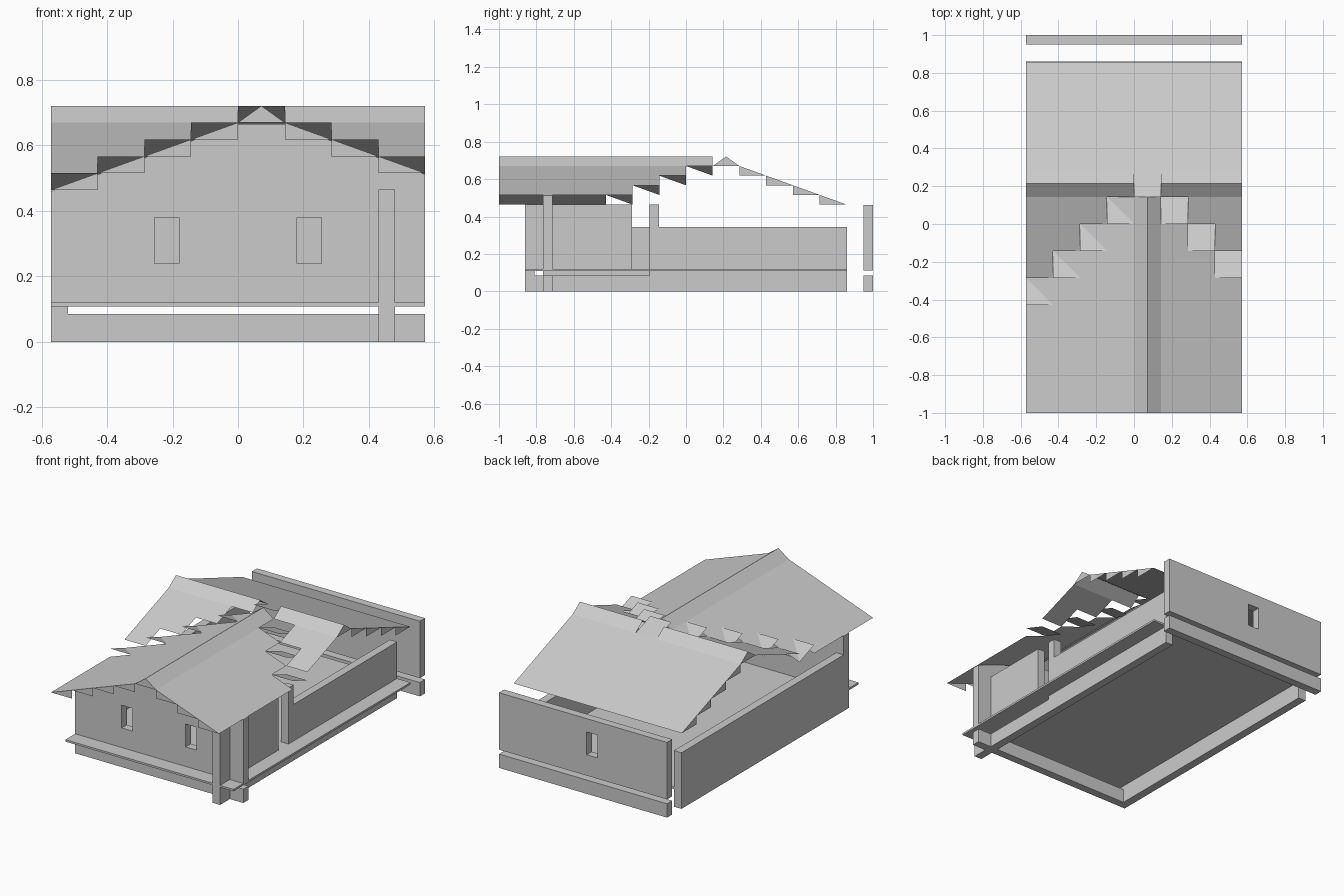
import bpy

if "Cube" in bpy.data.objects:
    bpy.data.objects.remove(bpy.data.objects["Cube"])

U = 1 / 7            # roof module
H = 0.0515           # rise per module
EAVE, TOP, RIDGE = 0.464, 0.67, 0.721


def mesh(name, verts, faces):
    me = bpy.data.meshes.new(name)
    me.from_pydata(verts, [], faces)
    me.update()
    ob = bpy.data.objects.new(name, me)
    bpy.context.collection.objects.link(ob)
    return ob


def prism(name, profile, y0, y1):
    """Extrude an (x, z) profile, counter-clockwise seen from the front."""
    n = len(profile)
    verts = [(x, y, z) for y in (y0, y1) for x, z in profile]
    faces = [tuple(range(n)), tuple(range(2 * n - 1, n - 1, -1))]
    faces += [(i, i + n, (i + 1) % n + n, (i + 1) % n) for i in range(n)]
    return mesh(name, verts, faces)


def box(name, x0, x1, y0, y1, z0, z1):
    return prism(name, [(x0, z0), (x1, z0), (x1, z1), (x0, z1)], y0, y1)


def window(wall, x0, x1, y):
    cut = box("window_cutter", x0, x1, y - 0.1, y + 0.1, 0.24, 0.38)
    cut.hide_render = True
    cut.display_type = 'WIRE'
    mod = wall.modifiers.new("window", 'BOOLEAN')
    mod.object = cut
    mod.solver = 'EXACT'


class Sheet:
    """Collects roof faces into one mesh."""
    def __init__(self):
        self.v, self.f = [], []

    def face(self, *pts):
        self.f.append(tuple(range(len(self.v), len(self.v) + len(pts))))
        self.v += pts

    def build(self, name):
        return mesh(name, self.v, self.f)


E = 4 * U
# foundation beams, floor slab
box("front_base", -E, E, -0.765, -0.715, 0, 0.085)
box("back_base", -E, E, 0.95, 1, 0, 0.085)
box("right_front_base", 0.43, 0.48, -0.86, -0.195, 0, 0.085)
box("floor_slab", -E, E, -0.86, 0.86, 0.108, 0.12)

# walls
front = prism("front_gable_wall", [(-E, 0.12), (E, 0.12), (E, 0.512), (U, 0.665),
                                   (0, 0.665), (-E, 0.46)], -0.765, -0.715)
window(front, -0.255, -0.18, -0.74)
window(front, 0.18, 0.255, -0.74)
back = box("back_wall", -E, E, 0.95, 1, 0.112, 0.462)
window(back, -0.10, -0.025, 0.975)
box("left_low_wall", -E, -0.52, -0.765, 0.86, 0, 0.345)
box("right_low_wall", 0.43, 0.48, -0.145, 0.86, 0, 0.345)
box("right_front_wall", 0.43, 0.48, -0.86, -0.29, 0.12, 0.465)
box("corner_post", 0.43, 0.48, -0.86, -0.81, 0, 0.465)
box("door_post", 0.43, 0.48, -0.195, -0.145, 0, 0.465)

# front gable roof: stepped columns running back to the valleys
gable = Sheet()
for k in range(4):
    lo, hi = TOP - (k + 1) * H, TOP - k * H
    for side in (-1, 1):
        if side == 1 and k == 3:
            continue
        a = 0 if side < 0 else U
        xi, xo = a + side * k * U, a + side * (k + 1) * U
        ye = -k * U
        q = [(xo, -1, lo), (xi, -1, hi), (xi, ye, hi), (xo, ye, lo)]
        tooth = [(xo, -1, lo), (xi, -1, lo), (xi, -1, hi)]
        gable.face(*(q if side < 0 else q[::-1]))
        gable.face(*(tooth if side < 0 else tooth[::-1]))
gable.face((0, -1, TOP), (U / 2, -1, RIDGE), (U / 2, U, RIDGE), (0, U, TOP))
gable.face((U / 2, -1, RIDGE), (U, -1, TOP), (U, U, TOP), (U / 2, U, RIDGE))
gable.face((0, -1, TOP), (U, -1, TOP), (U / 2, -1, RIDGE))
gable.build("front_gable_roof")

# cross wing roof: back slope, cut ridge and stepped front slope
wing = Sheet()
wing.face((-E, 2 * U, TOP), (E, 2 * U, TOP), (E, 6 * U, EAVE), (-E, 6 * U, EAVE))
for x0, x1 in ((-E, 0), (U, E)):
    wing.face((x0, U, TOP), (x1, U, TOP), (x1, 1.5 * U, RIDGE), (x0, 1.5 * U, RIDGE))
    wing.face((x0, 1.5 * U, RIDGE), (x1, 1.5 * U, RIDGE), (x1, 2 * U, TOP), (x0, 2 * U, TOP))
wing.face((0, U, RIDGE), (U, U, RIDGE), (U, 2 * U, TOP), (0, 2 * U, TOP))
for k in range(3):
    lo, hi = TOP - (k + 1) * H, TOP - k * H
    y0, y1 = -k * U, (1 - k) * U
    for x0, x1 in ((-E, -(k + 1) * U), ((k + 2) * U, E)):
        if x1 - x0 > 0.01:
            wing.face((x0, y0, lo), (x1, y0, lo), (x1, y1, hi), (x0, y1, hi))
for x in (-E, E):
    wing.face((x, U, TOP), (x, 2 * U, TOP), (x, 1.5 * U, RIDGE))
    for k in range(4):
        y, hi = (2 + k) * U, TOP - k * H
        wing.face((x, y, hi - H), (x, y + U, hi - H), (x, y, hi))
wing.build("cross_wing_roof")

# valley tiles: folded on the left, plain slopes on the right
valley = Sheet()
for k in range(4):
    lo, hi = TOP - (k + 1) * H, TOP - k * H
    y0, y1 = -k * U, (1 - k) * U
    x0, x1 = -(k + 1) * U, -k * U
    valley.face((x0, y0, hi), (x1, y0, hi), (x0, y1, lo))
    valley.face((x1, y0, hi), (x1, y1, hi), (x0, y1, lo))
    if k < 3:
        x0, x1 = (k + 1) * U, (k + 2) * U
        valley.face((x0, y0, hi), (x1, y0, hi), (x1, y1, lo), (x0, y1, lo))
valley.build("valley_tiles")
